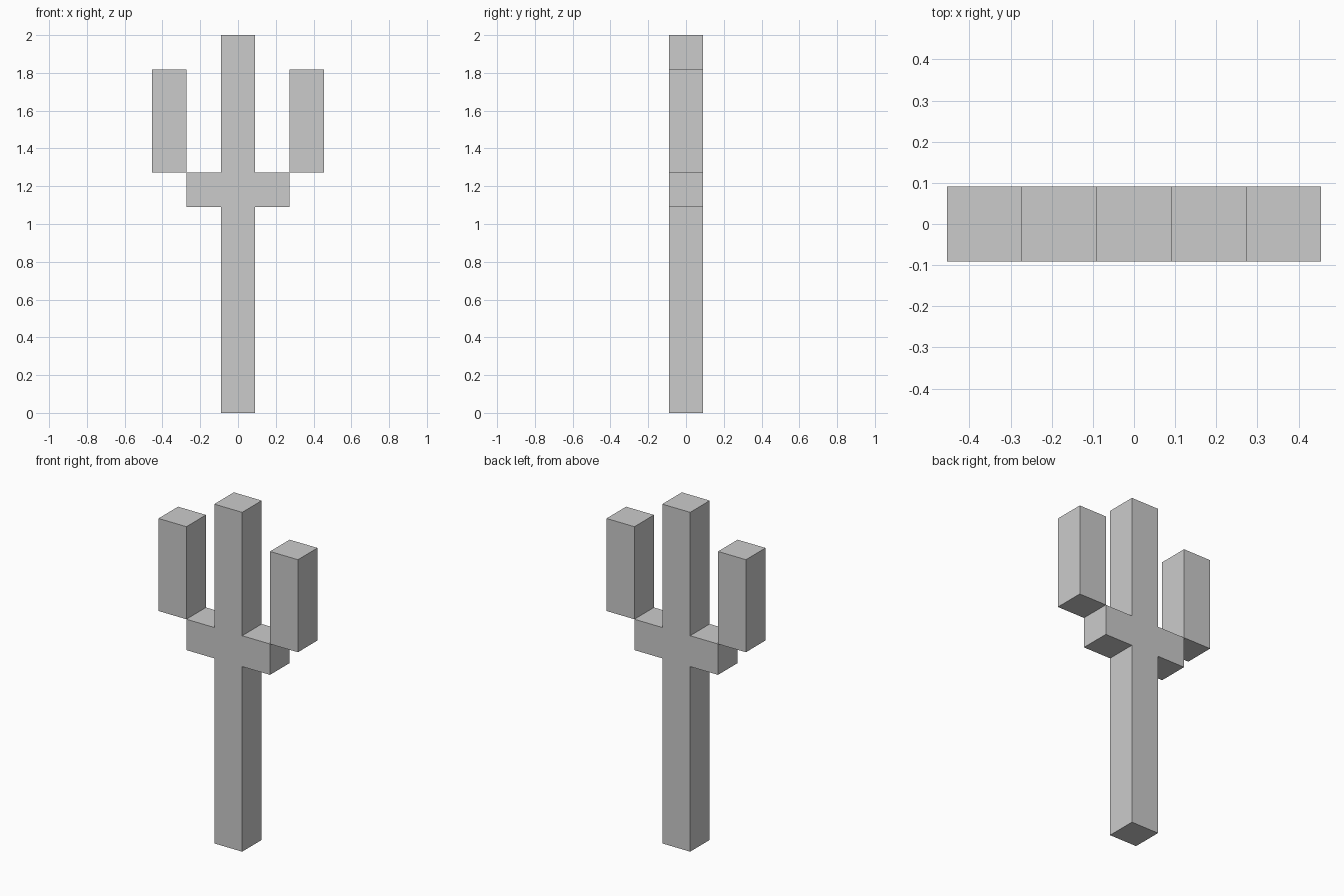
import bpy, bmesh

if "Cube" in bpy.data.objects:
    bpy.data.objects.remove(bpy.data.objects["Cube"])

U = 2 / 11          # one block; the cactus is 11 blocks tall
H = U / 2           # half a block


def extrude_profile(name, outline):
    """Extrude an x-z outline one block deep, centred on y = 0."""
    bm = bmesh.new()
    face = bm.faces.new([bm.verts.new((x, -H, z)) for x, z in outline])
    geom = bmesh.ops.extrude_face_region(bm, geom=[face])["geom"]
    moved = [g for g in geom if isinstance(g, bmesh.types.BMVert)]
    bmesh.ops.translate(bm, verts=moved, vec=(0, U, 0))
    bmesh.ops.recalc_face_normals(bm, faces=bm.faces)
    mesh = bpy.data.meshes.new(name)
    bm.to_mesh(mesh)
    bm.free()
    obj = bpy.data.objects.new(name, mesh)
    bpy.context.collection.objects.link(obj)
    return obj


# Trunk with the two side stubs, one continuous cross-shaped body
right = [(H, 0), (H, 6 * U), (3 * H, 6 * U), (3 * H, 7 * U), (H, 7 * U), (H, 11 * U)]
left = [(-x, z) for x, z in reversed(right)]
extrude_profile("trunk_and_stubs", right + left)

# Raised arms, meeting the stubs along one edge
for side, s in (("left", -1), ("right", 1)):
    x0, x1 = s * 3 * H, s * 5 * H
    extrude_profile(f"{side}_arm", [(x0, 7 * U), (x1, 7 * U), (x1, 10 * U), (x0, 10 * U)])
